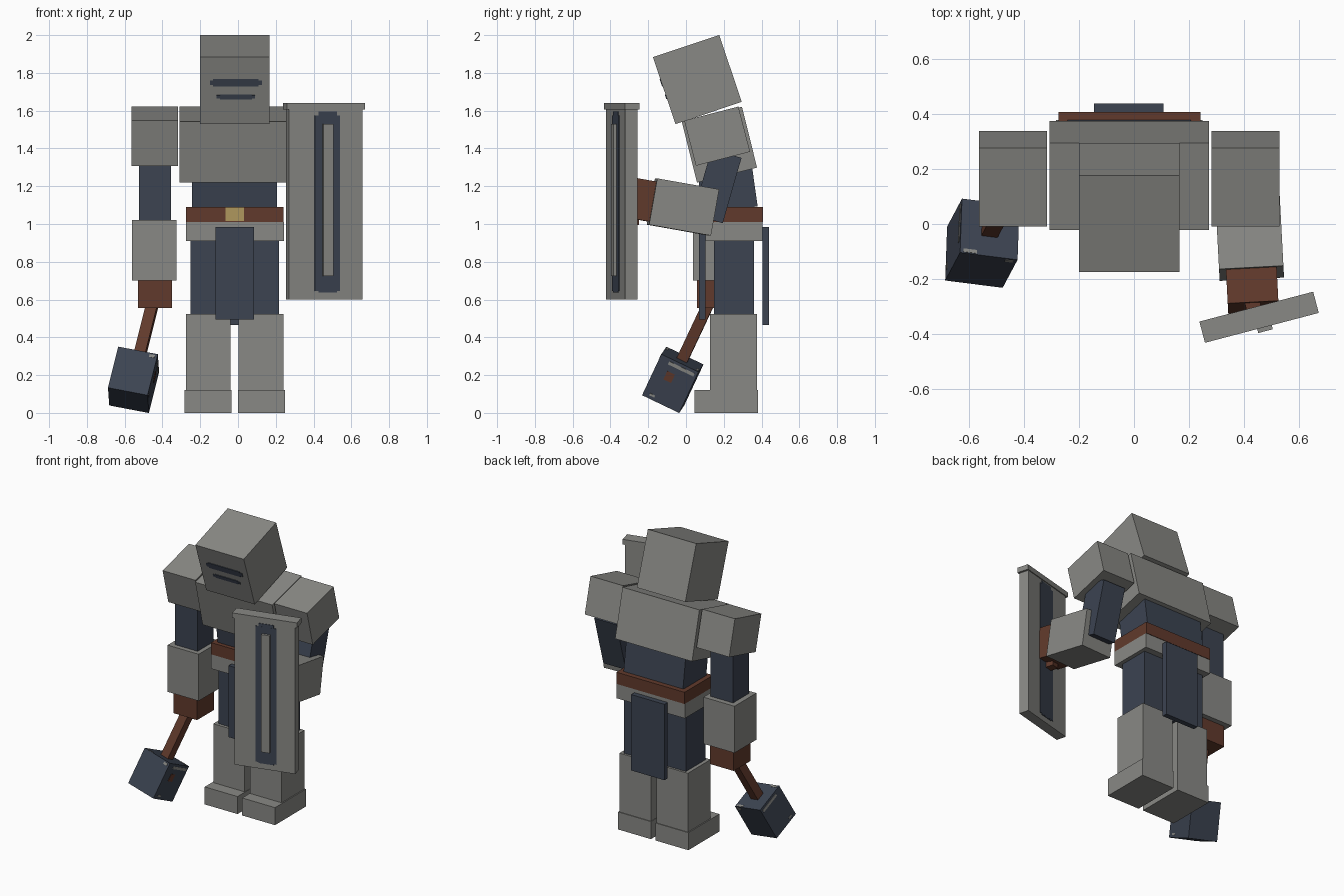
import bpy, bmesh
from math import radians
from mathutils import Matrix, Vector, Euler

if "Cube" in bpy.data.objects:
    bpy.data.objects.remove(bpy.data.objects["Cube"], do_unlink=True)


def material(name, rgb):
    m = bpy.data.materials.new(name)
    m.use_nodes = True
    colour = (*rgb, 1)
    m.diffuse_color = colour
    m.node_tree.nodes["Principled BSDF"].inputs["Base Color"].default_value = colour
    return m


steel = material("steel grey", (0.25, 0.25, 0.235))
slate = material("dark slate", (0.045, 0.057, 0.083))
leather = material("brown leather", (0.12, 0.042, 0.025))
brass = material("brass", (0.43, 0.31, 0.11))


def frame(loc, pitch=0, yaw=0):
    """Placement matrix; positive pitch leans forward."""
    return Matrix.Translation(loc) @ Euler((radians(pitch), 0, radians(yaw))).to_matrix().to_4x4()


def box(name, mat, size, at, place=None):
    """Flat-shaded box centred at a point of an optional placement frame."""
    bm = bmesh.new()
    bmesh.ops.create_cube(bm, size=1)
    bmesh.ops.scale(bm, vec=size, verts=bm.verts)
    bmesh.ops.translate(bm, vec=at, verts=bm.verts)
    mesh = bpy.data.meshes.new(name)
    bm.to_mesh(mesh)
    bm.free()
    mesh.materials.append(mat)
    ob = bpy.data.objects.new(name, mesh)
    bpy.context.collection.objects.link(ob)
    if place:
        ob.matrix_world = place
    return ob


def span(name, mat, lo, hi):
    """Upright box between two opposite corners."""
    lo, hi = Vector(lo), Vector(hi)
    return box(name, mat, hi - lo, (lo + hi) / 2)


MID = -0.0175  # centre line of the body
O = (0, 0, 0)

# Head with two visor slits, each with slightly uneven ends
head = frame((MID, 0.06, 1.765), 18.5)
box("head", steel, (0.367, 0.37, 0.374), O, head)
for name, z, w, h in (("eye_slit", 0.044, 0.24, 0.042), ("mouth_slit", -0.034, 0.17, 0.027)):
    box(name, slate, (w, 0.006, h), (0.006, -0.186, z), head)
    box(name + "_ends", slate, (w + 0.035, 0.005, h * 0.6), (0.006, -0.186, z), head)

# Torso
box("chest", steel, (0.583, 0.328, 0.332), O, frame((MID, 0.177, 1.42), 14))
box("belly", slate, (0.45, 0.25, 0.25), O, frame((MID, 0.238, 1.2), 8))
span("belt", leather, (-0.275, 0.1, 1.01), (0.242, 0.408, 1.09))
span("belt_buckle", brass, (-0.065, 0.094, 1.015), (0.032, 0.102, 1.087))
span("hip_plate", steel, (-0.275, 0.103, 0.91), (0.243, 0.405, 1.01))
span("front_tabard", slate, (-0.12, 0.07, 0.495), (0.085, 0.102, 0.985))
span("back_tabard", slate, (-0.145, 0.405, 0.465), (0.107, 0.44, 0.985))

# Legs and shoulders, mirrored about the centre line
for side, s in (("right", -1), ("left", 1)):
    x = MID + s * 0.121
    box(side + "_thigh", slate, (0.228, 0.212, 0.42), (x - s * 0.001, 0.254, 0.71))
    box(side + "_shin", steel, (0.238, 0.248, 0.52), (x + s * 0.019, 0.251, 0.263))
    box(side + "_foot", steel, (0.249, 0.335, 0.12), (x + s * 0.021, 0.2125, 0.06))
    box(side + "_shoulder", steel, (0.248, 0.296, 0.247), O,
        frame((MID + s * 0.4235, 0.165, 1.465), 14.5))

# Right arm hanging down
span("right_upper_arm", slate, (-0.525, 0.07, 1.0), (-0.355, 0.24, 1.4))
span("right_gauntlet", steel, (-0.56, 0.038, 0.7), (-0.325, 0.275, 1.02))
span("right_hand", leather, (-0.53, 0.057, 0.555), (-0.35, 0.24, 0.71))

# War hammer tilted forward and outward
up = Vector((0.25, 0.47, 1)).normalized()
across = Vector((0.966, -0.14, -0.22))
across = (across - up * across.dot(up)).normalized()
hammer = Matrix((across, up.cross(across), up)).transposed().to_4x4()
hammer.translation = (-0.553, -0.07, 0.175)
box("hammer_head", slate, (0.215, 0.218, 0.246), O, hammer)
box("hammer_handle", leather, (0.06, 0.06, 0.42), (0, 0, 0.27), hammer)

# Worn metal patches on the hammer edges
for s in (-1, 1):
    box("worn_edge_side", steel, (0.003, 0.15, 0.018), (s * 0.108, 0.02, 0.098), hammer)
    box("worn_spot_side", steel, (0.003, 0.03, 0.012), (s * 0.108, -0.06, -0.1), hammer)
    box("worn_edge_face", steel, (0.03, 0.003, 0.016), (0.08, s * 0.1095, 0.106), hammer)
    box("worn_edge_top", steel, (0.05, 0.014, 0.003), (s * 0.07, s * 0.098, 0.1235), hammer)
box("rust_spot", leather, (0.003, 0.045, 0.05), (0.108, -0.02, 0.03), hammer)

# Left arm bent forward to carry the shield
box("left_upper_arm", slate, (0.17, 0.165, 0.36), O, frame((0.405, 0.165, 1.2), -16))
forearm = frame((0.42, -0.016, 1.09), -10, 3)
box("left_gauntlet", steel, (0.235, 0.333, 0.249), O, forearm)
box("left_hand", leather, (0.185, 0.16, 0.215), (0, -0.212, 0), forearm)

# Tall shield with a dark panel on both sides and a raised front bar
shield = frame((0.456, -0.34, 1.105), 0, 14.7)
box("shield_body", steel, (0.402, 0.068, 1.01), O, shield)
box("shield_cap", steel, (0.429, 0.08, 0.035), (0, 0, 0.5175), shield)
for s, name in ((-1, "front"), (1, "back")):
    box("shield_panel_" + name, slate, (0.138, 0.006, 0.93), (0.008, s * 0.0345, 0.005), shield)
    box("shield_panel_ends_" + name, slate, (0.1, 0.005, 0.958), (0.01, s * 0.0345, 0.012), shield)
box("shield_bar", steel, (0.055, 0.03, 0.805), (0.01, -0.04, 0.022), shield)
box("shield_grip", leather, (0.055, 0.06, 0.24), (-0.01, 0.06, 0.01), shield)
